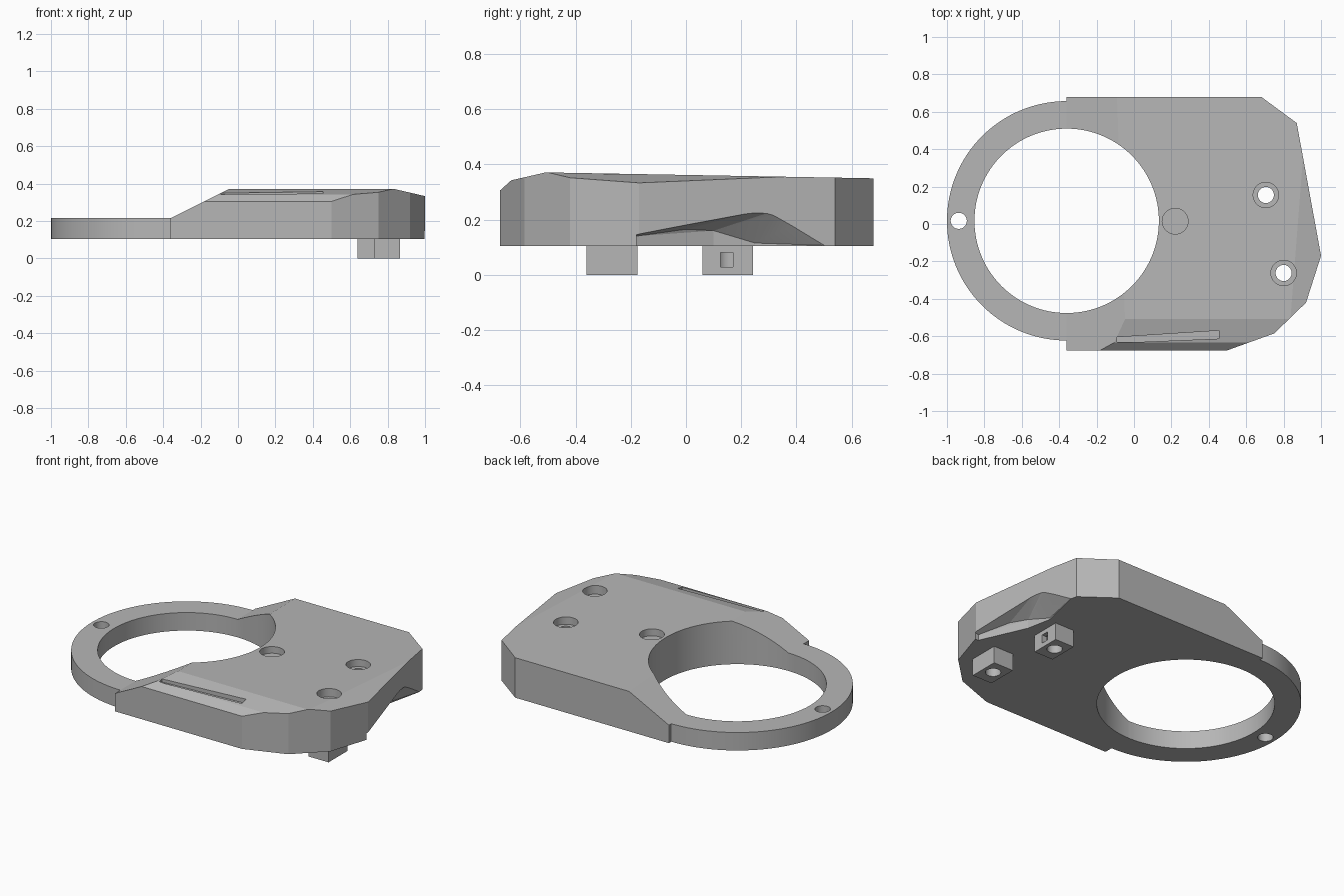
import bpy, bmesh, math
from mathutils import Vector

old = bpy.data.objects.get("Cube")
if old:
    bpy.data.objects.remove(old, do_unlink=True)

GREY = (0.47, 0.47, 0.47, 1)
mat = bpy.data.materials.new("plain grey")
mat.use_nodes = True
mat.diffuse_color = GREY
mat.node_tree.nodes["Principled BSDF"].inputs["Base Color"].default_value = GREY

BASE, RIM = 0.105, 0.215
RING = Vector((-0.36, 0.017))


def finish(name, bm):
    bmesh.ops.recalc_face_normals(bm, faces=bm.faces)
    mesh = bpy.data.meshes.new(name)
    bm.to_mesh(mesh)
    bm.free()
    mesh.materials.append(mat)
    obj = bpy.data.objects.new(name, mesh)
    bpy.context.collection.objects.link(obj)
    return obj


def prism(outline, z0, z1):
    bm = bmesh.new()
    face = bm.faces.new([bm.verts.new((x, y, z0)) for x, y in outline])
    top = bmesh.ops.extrude_face_region(bm, geom=[face])["geom"]
    verts = [g for g in top if isinstance(g, bmesh.types.BMVert)]
    bmesh.ops.translate(bm, verts=verts, vec=(0, 0, z1 - z0))
    return bm


def arc(center, r, a0, a1, n):
    steps = [math.radians(a0 + (a1 - a0) * i / n) for i in range(n + 1)]
    return [(center[0] + r * math.cos(a), center[1] + r * math.sin(a)) for a in steps]


def box(x0, x1, y0, y1, z0, z1):
    return prism([(x0, y0), (x1, y0), (x1, y1), (x0, y1)], z0, z1)


def slice_off(bm, point, normal):
    cut = bmesh.ops.bisect_plane(bm, geom=bm.verts[:] + bm.edges[:] + bm.faces[:],
                                 plane_co=point, plane_no=normal, clear_outer=True)
    edges = [g for g in cut["geom_cut"] if isinstance(g, bmesh.types.BMEdge)]
    bmesh.ops.edgeloop_fill(bm, edges=edges)


def carve(target, bm):
    cutter = finish("cutter", bm)
    cutter.hide_render = True
    mod = target.modifiers.new("cut", "BOOLEAN")
    mod.operation, mod.solver, mod.object = "DIFFERENCE", "EXACT", cutter
    bpy.context.view_layer.objects.active = target
    bpy.ops.object.modifier_apply(modifier=mod.name)
    bpy.data.objects.remove(cutter, do_unlink=True)


def drill(target, center, r, z0, z1, n=48):
    carve(target, prism(arc(center, r, 0, 360, n)[:-1], z0, z1))


# Main body: angular slab trimmed by sloping planes
outline = [(-0.36, -0.675), (0.50, -0.675), (0.75, -0.585), (0.92, -0.42),
           (1.0, -0.17), (0.87, 0.54), (0.68, 0.68), (-0.36, 0.68)]
slab = prism(outline, BASE, 0.45)
slice_off(slab, (0, -0.51, 0.371), (0, 0.018, 1))         # top
slice_off(slab, (-0.36, 0, RIM), (-0.5, 0, 1))            # ramp down to ring
slice_off(slab, (1, 0, 0.333), (0.232, 0, 1))             # end slope
slice_off(slab, (0, -0.635, 0.342), (0, -0.23, 1))        # shallow front bevel
slice_off(slab, (0, -0.675, 0.305), (0, -0.9, 1))         # steep front bevel
body = finish("body", slab)

# Thin half ring continuing the body
ring = finish("ring", prism(arc(RING, 0.64, 90, 270, 64), BASE, RIM))
for part in (body, ring):
    drill(part, RING, 0.493, 0, 0.6, 128)
drill(ring, (-0.937, 0.017), 0.043, 0, 0.6)

# Blind hole and shallow slot in the top
drill(body, (0.22, 0.015), 0.069, 0.32, 0.6)
carve(body, prism([(-0.09, -0.605), (-0.09, -0.632), (-0.05, -0.634),
                   (0.455, -0.613), (0.455, -0.57)], 0.33, 0.5))

# Irregular scoop under the end face
scoop = bmesh.new()
profile = [(-0.18, 0.15), (0, 0.185), (0.28, 0.237), (0.33, 0.235), (0.41, 0.19), (0.55, 0.105)]
for y, z in profile:
    face_x = 1.0 - 0.183 * (y + 0.17)
    scoop.verts.new((face_x + 0.02, y, z))
    scoop.verts.new((face_x + 0.02, y, 0.05))
for x, y, z in [(0.975, -0.18, 0.14), (0.90, 0.0, 0.165), (0.85, 0.1, 0.16), (0.82, 0.25, 0.115)]:
    scoop.verts.new((x, y, z))
    scoop.verts.new((x, y, 0.05))
bmesh.ops.convex_hull(scoop, input=scoop.verts)
carve(body, scoop)

# Feet with through bolts holes and counterbores above
feet = [("rear_foot", (0.64, 0.77, 0.06, 0.242), (0.705, 0.155)),
        ("front_foot", (0.73, 0.865, -0.36, -0.175), (0.8, -0.262))]
for name, size, hole in feet:
    foot = finish(name, box(*size, 0, BASE + 0.005))
    for part in (body, foot):
        drill(part, hole, 0.043, -0.1, 0.6)
    drill(body, hole, 0.068, 0.315, 0.6)
    if name == "rear_foot":
        carve(foot, box(0.735, 0.9, 0.125, 0.17, 0.028, 0.08))

# Smooth the round walls, keep the edges sharp
for obj in bpy.context.collection.objects:
    obj.select_set(obj.type == "MESH" and obj.data.materials[:] == [mat])
bpy.context.view_layer.objects.active = body
bpy.ops.object.shade_smooth_by_angle(angle=math.radians(12))
